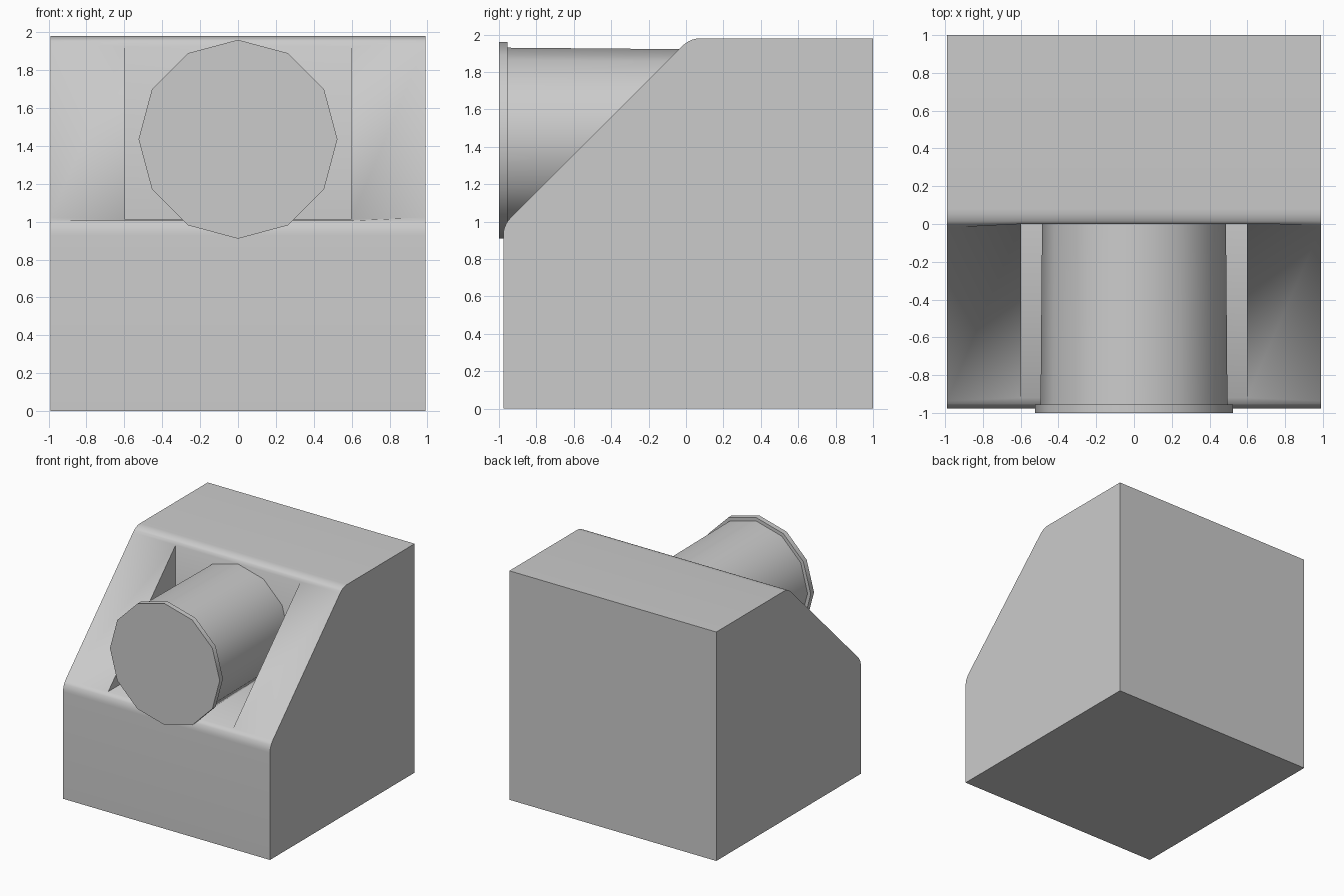
import bpy, bmesh, math

if "Cube" in bpy.data.objects:
    bpy.data.objects.remove(bpy.data.objects["Cube"])


def finish(name, bm):
    bmesh.ops.recalc_face_normals(bm, faces=bm.faces)
    me = bpy.data.meshes.new(name)
    bm.to_mesh(me)
    bm.free()
    ob = bpy.data.objects.new(name, me)
    bpy.context.collection.objects.link(ob)
    bpy.ops.object.select_all(action='DESELECT')
    ob.select_set(True)
    bpy.context.view_layer.objects.active = ob
    bpy.ops.object.shade_smooth_by_angle(angle=math.radians(35))
    return ob


def rounded(a, corner, b, n=5):
    # Quadratic curve that rounds a profile corner
    pts = []
    for i in range(n + 1):
        t = i / n
        pts.append(tuple((1-t)**2*p + 2*t*(1-t)*c + t*t*q
                         for p, c, q in zip(a, corner, b)))
    return pts


# Sloped body: side profile (y, z) swept over four x positions
low = rounded((-0.977, 0.925), (-0.977, 0.982), (-0.937, 1.022))
high = rounded((-0.02, 1.939), (0.021, 1.98), (0.078, 1.98))
rows = [(-0.977, 0)] + low + high + [(1, 1.98), (1, 0)]
slope = len(low)          # row below the slope
xs = (-0.99, -0.597, 0.597, 0.99)

bm = bmesh.new()
grid = []
for i, (y, z) in enumerate(rows):
    iy, iz = y, z
    # Recess lip sits slightly inside the outer slope
    if i <= slope:
        iz = min(z, 1.01)
        if i == slope:
            iy = -0.92
    else:
        iy = max(y, 0)
        if i == slope + 1:
            iz = 1.925
    grid.append([bm.verts.new((x, iy if abs(x) < 0.9 else y,
                               iz if abs(x) < 0.9 else z)) for x in xs])

n = len(grid)
for i in range(n):
    a, b = grid[i], grid[(i + 1) % n]
    for k in range(3):
        if not (i == slope and k == 1):
            bm.faces.new((a[k], a[k+1], b[k+1], b[k]))
for k in (0, 3):
    bm.faces.new([r[k] for r in grid])

# Wedge recess: floor, back wall and two triangular cheeks
lip, top = grid[slope], grid[slope + 1]
inner = {k: bm.verts.new((xs[k], 0, 1.01)) for k in (1, 2)}
bm.faces.new((lip[1], lip[2], inner[2], inner[1]))
bm.faces.new((inner[1], inner[2], top[2], top[1]))
for k in (1, 2):
    bm.faces.new((lip[k], inner[k], top[k]))
finish("sloped_body", bm)

# Twelve-sided lamp barrel with a projecting front rim
bm = bmesh.new()
rings = []
for y, r in ((-1, 0.525), (-0.955, 0.525), (-0.955, 0.495), (0, 0.487)):
    rings.append([bm.verts.new((r * math.sin(k * math.tau / 12), y,
                                1.435 + r * math.cos(k * math.tau / 12)))
                  for k in range(12)])
for a, b in zip(rings, rings[1:]):
    for k in range(12):
        j = (k + 1) % 12
        bm.faces.new((a[k], a[j], b[j], b[k]))
bm.faces.new(rings[0])
bm.faces.new(rings[-1])
finish("lamp_barrel", bm)
